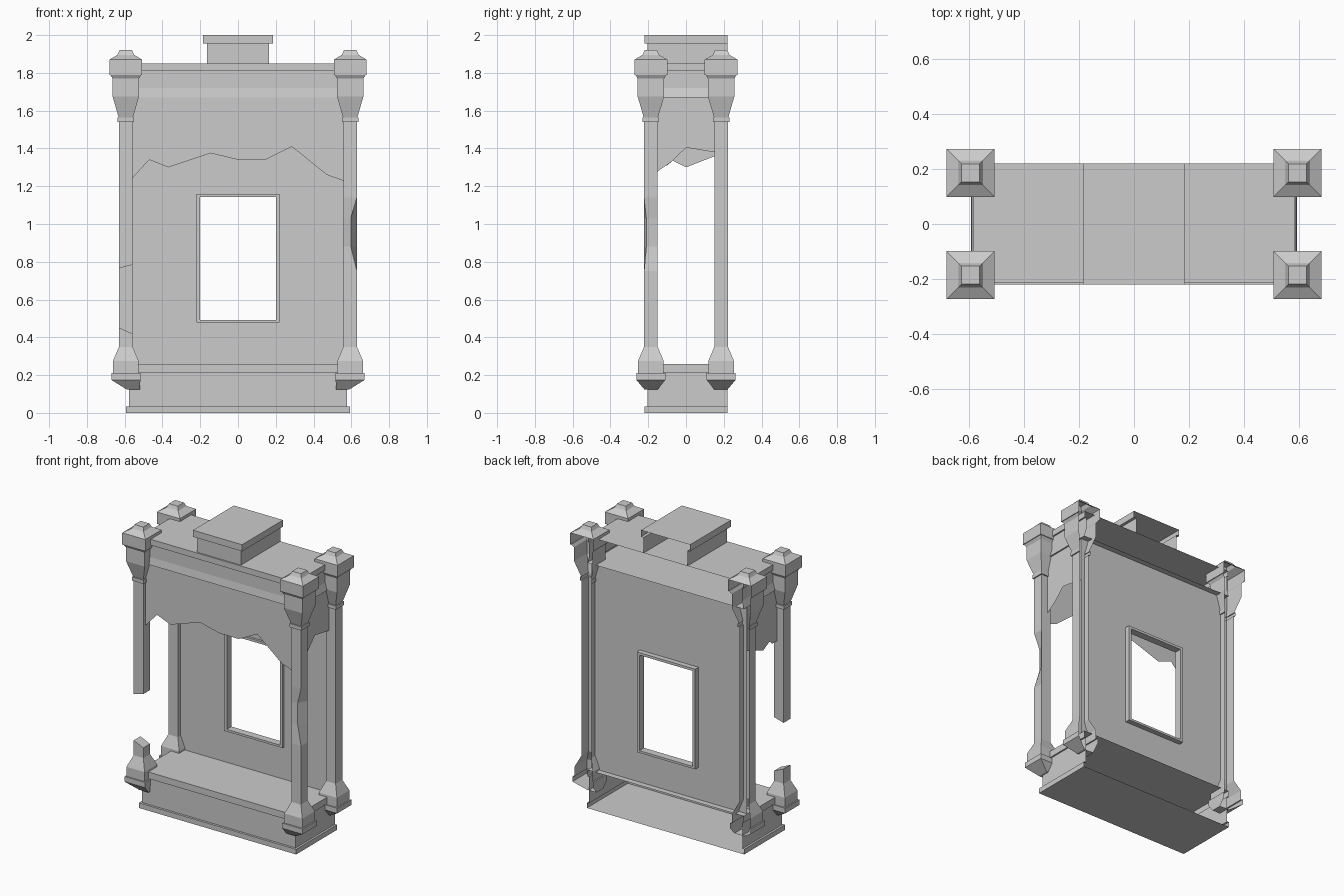
import bpy, bmesh

if "Cube" in bpy.data.objects:
    bpy.data.objects.remove(bpy.data.objects["Cube"])

def finish(name, bm):
    bmesh.ops.recalc_face_normals(bm, faces=bm.faces)
    me = bpy.data.meshes.new(name)
    bm.to_mesh(me)
    bm.free()
    ob = bpy.data.objects.new(name, me)
    bpy.context.collection.objects.link(ob)
    return ob

def loft(name, rings, open_back=False, open_top=9.0):
    """Join 4-corner rings (front-left, front-right, back-right, back-left), cap both ends.
    With open_back, +y faces below open_top are left out."""
    bm = bmesh.new()
    vs = [[bm.verts.new(p) for p in r] for r in rings]
    for a, b in zip(vs, vs[1:]):
        for i in range(4):
            if open_back and i == 2 and a[0].co.z < open_top:
                continue
            j = (i + 1) % 4
            bm.faces.new((a[i], a[j], b[j], b[i]))
    bm.faces.new(vs[0][::-1])
    bm.faces.new(vs[-1])
    return finish(name, bm)

def rect(x0, x1, y0, y1, z):
    return [(x0, y0, z), (x1, y0, z), (x1, y1, z), (x0, y1, z)]

def stepped_box(name, steps, back=0.22):
    # steps: (z, half width, front depth); back stays open
    return loft(name, [rect(-hx, hx, -fy, back, z) for z, hx, fy in steps], True)

def sheet(name, pts):
    bm = bmesh.new()
    bm.faces.new([bm.verts.new(p) for p in pts])
    return finish(name, bm)

# Hollow plinth, roof and top block
stepped_box("base", [(0, .592, .22), (.035, .592, .22), (.035, .578, .205),
                     (.215, .578, .205), (.215, .588, .213), (.26, .588, .213)])
stepped_box("roof", [(1.67, .59, .208), (1.72, .575, .20), (1.81, .575, .20),
                     (1.81, .585, .215), (1.85, .585, .215)])
stepped_box("top_block", [(1.85, .165, .205), (1.955, .165, .205),
                          (1.955, .185, .22), (2.0, .185, .22)])

# Posts: (height, half width) profile
PX, PY = .594, .186
FOOT = [(.175, .077), (.21, .077), (.21, .068), (.275, .068), (.35, .036)]
HEAD = [(1.54, .036), (1.54, .044), (1.565, .044), (1.565, .038), (1.675, .07),
        (1.77, .07), (1.79, .082), (1.79, .087), (1.87, .087),
        (1.895, .045), (1.898, .043), (1.92, .033)]

def ring(sx, sy, z, h, tilt=0):
    cx, cy = sx * PX, sy * PY
    return [(x, y, zz + (x - cx) * tilt) for x, y, zz in rect(cx - h, cx + h, cy - h, cy + h, z)]

def foot_rings(sx, sy):
    # corbel tapers inward against the plinth
    cx, cy = sx * .555, sy * .185
    r = [rect(cx - .036, cx + .036, cy - .036, cy + .036, .125)]
    return r + [ring(sx, sy, z, h) for z, h in FOOT]

def head_rings(sx, sy):
    return [ring(sx, sy, z, h) for z, h in HEAD]

for sx, side in ((-1, "left"), (1, "right")):
    loft("back_post_" + side, foot_rings(sx, 1) + head_rings(sx, 1), True, 1.86)

# Broken front left post
loft("front_post_left_stub", foot_rings(-1, -1) + [ring(-1, -1, .435, .036, -.45)])
loft("front_post_left_upper", [ring(-1, -1, .775, .036, .28)] + head_rings(-1, -1))

# Chipped front right post
chip = []
for z, dx, dy in ((.75, 0, 0), (.88, .033, .012), (1.03, .033, .012), (1.14, 0, 0)):
    r = ring(1, -1, z, .036)
    x, y, zz = r[1]
    r[1] = (x - dx, y + dy, zz)
    chip.append(r)
loft("front_post_right", foot_rings(1, -1) + chip + head_rings(1, -1))

# Broken front and side panels
front = [(-.57, 1.23), (-.47, 1.34), (-.37, 1.30), (-.145, 1.375), (0, 1.34),
         (.145, 1.34), (.285, 1.41), (.47, 1.26), (.57, 1.225)]
sheet("front_panel", [(x, -.2, z) for x, z in front] + [(.575, -.2, 1.68), (-.575, -.2, 1.68)])
right = [(-.19, 1.25), (-.07, 1.335), (0, 1.405), (.18, 1.375)]
left = [(-.19, 1.31), (-.10, 1.31), (-.07, 1.335), (0, 1.30), (.18, 1.37)]
for name, x, edge in (("side_panel_right", .58, right), ("side_panel_left", -.58, left)):
    sheet(name, [(x, y, z) for y, z in edge] + [(x, .18, 1.68), (x, -.19, 1.68)])

# Back wall with window opening, and the window frame
def band(bm, a, b):
    va, vb = [bm.verts.new(p) for p in a], [bm.verts.new(p) for p in b]
    for i in range(4):
        j = (i + 1) % 4
        bm.faces.new((va[i], va[j], vb[j], vb[i]))

def win(hx, z0, z1, y):
    return [(-hx, y, z0), (hx, y, z0), (hx, y, z1), (-hx, y, z1)]

bm = bmesh.new()
band(bm, win(.585, .26, 1.67, .18), win(.218, .48, 1.16, .18))
finish("back_wall", bm)

bm = bmesh.new()
outer, inner = (.22, .478, 1.16), (.2, .493, 1.143)
loop = [win(*outer, .165), win(*outer, .215), win(*inner, .215), win(*inner, .165)]
for k in range(4):
    band(bm, loop[k], loop[(k + 1) % 4])
bmesh.ops.remove_doubles(bm, verts=bm.verts, dist=1e-5)
finish("window_frame", bm)
